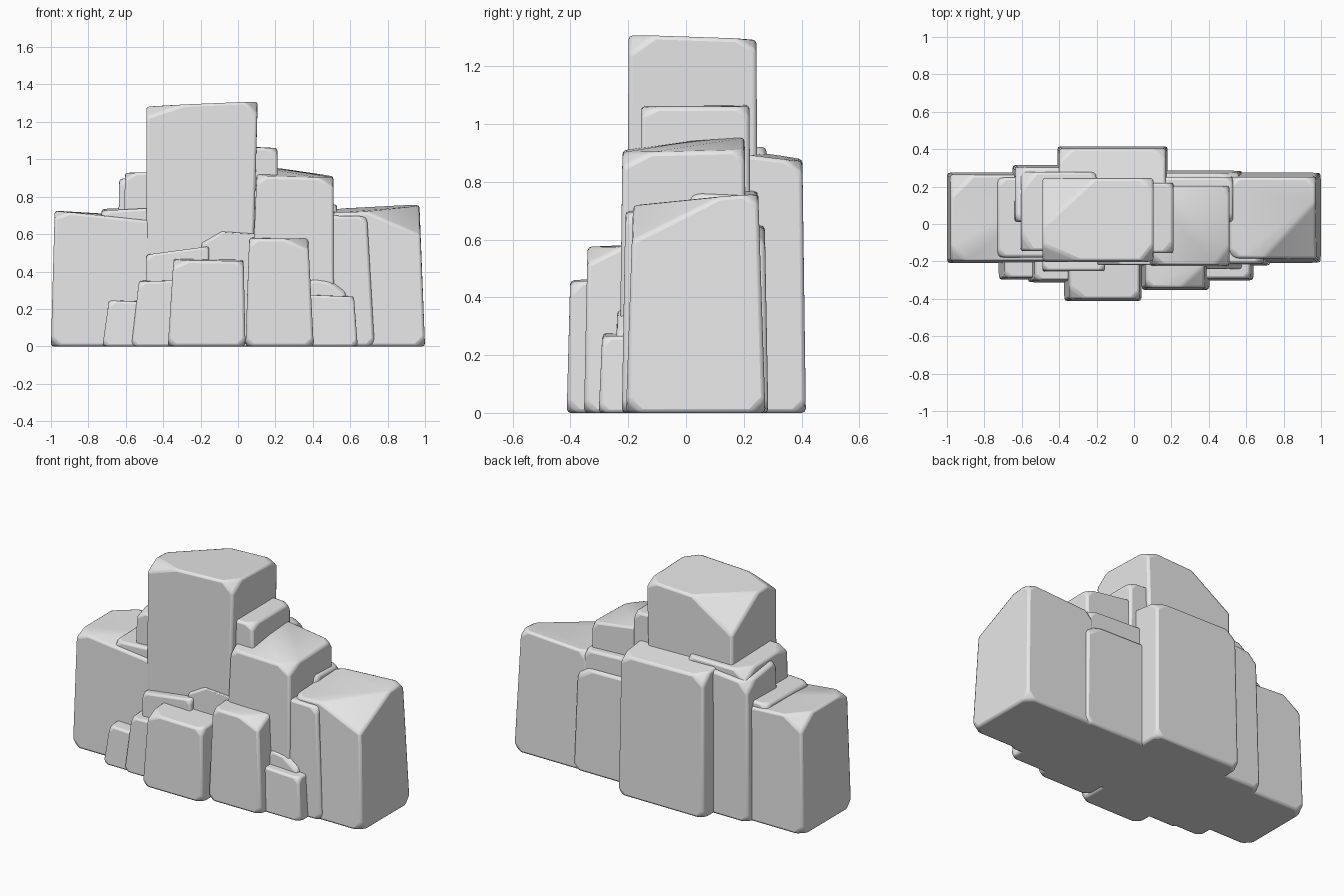
import bpy, bmesh
from mathutils import Vector

stone = bpy.data.materials.new("grey stone")
stone.diffuse_color = (0.8, 0.8, 0.8, 1)


def rock(name, base, top, depth, heights, cuts=None, chip=0.04, bevel=0.014, lean=0.012):
    """Tapered block: base/top are x ranges, depth is the y range,
    heights are (front left, front right, back left, back right).
    Every corner is chipped; cuts gives larger chips per top corner."""
    cuts = cuts or {}
    corners = {}
    for i, key in enumerate(("fl", "fr", "bl", "br")):
        sx, sy = i % 2, i // 2
        inset = lean if sy == 0 else -lean
        corners[key, 0] = Vector((base[sx], depth[sy], 0))
        corners[key, 1] = Vector((top[sx], depth[sy] + inset, heights[i]))
    flip_x = {"fl": "fr", "fr": "fl", "bl": "br", "br": "bl"}
    flip_y = {"fl": "bl", "bl": "fl", "fr": "br", "br": "fr"}
    bm = bmesh.new()
    for (key, level), p in corners.items():
        size = (chip, chip, chip)
        if level and key in cuts:
            size = cuts[key]
        ends = (corners[flip_x[key], level], corners[flip_y[key], level],
                corners[key, 1 - level])
        for end, s in zip(ends, size):
            d = end - p
            bm.verts.new(p + d.normalized() * min(s, d.length * 0.49 if s < 0.2 else d.length * 0.75))
    hull = bmesh.ops.convex_hull(bm, input=bm.verts[:])
    loose = [v for v in bm.verts if not v.link_faces]
    bmesh.ops.delete(bm, geom=loose, context='VERTS')
    bmesh.ops.dissolve_limit(bm, angle_limit=0.06, verts=bm.verts[:], edges=bm.edges[:])
    bmesh.ops.recalc_face_normals(bm, faces=bm.faces[:])
    mesh = bpy.data.meshes.new(name)
    bm.to_mesh(mesh)
    bm.free()
    mesh.materials.append(stone)
    obj = bpy.data.objects.new(name, mesh)
    bpy.context.collection.objects.link(obj)
    # worn edges
    mod = obj.modifiers.new("worn edges", 'BEVEL')
    mod.width = bevel
    mod.segments = 2
    mod.limit_method = 'ANGLE'
    mod.angle_limit = 0.3
    bpy.ops.object.select_all(action='DESELECT')
    obj.select_set(True)
    bpy.context.view_layer.objects.active = obj
    bpy.ops.object.shade_smooth_by_angle(angle=0.6)
    return obj


# tall central stones
rock("central_tower", (-0.49, 0.07), (-0.49, 0.105), (-0.205, 0.25), (1.285, 1.31, 1.27, 1.295),
     {"fl": (0.2, 0.09, 0.06), "fr": (0.07, 0.09, 0.07), "bl": (0.28, 0.26, 0.17),
      "br": (0.07, 0.07, 0.04)}, lean=0.006)
rock("tower_shoulder", (-0.2, 0.22), (-0.2, 0.21), (-0.16, 0.225), (1.07, 1.06, 1.08, 1.06),
     {"fr": (0.05, 0.06, 0.03)}, lean=0.005)
rock("right_column", (0.06, 0.515), (0.10, 0.51), (-0.232, 0.215), (0.91, 0.90, 0.97, 0.91),
     {"fr": (0.08, 0.10, 0.05), "fl": (0.05, 0.05, 0.04), "bl": (0.12, 0.06, 0.03)})
rock("left_column", (-0.61, -0.2), (-0.605, -0.2), (-0.155, 0.29), (0.93, 0.93, 0.92, 0.92),
     {"fl": (0.06, 0.1, 0.04), "bl": (0.08, 0.1, 0.06)})

# outer stones
rock("right_end", (0.50, 1.0), (0.51, 0.97), (-0.208, 0.275), (0.715, 0.725, 0.735, 0.76),
     {"fr": (0.28, 0.3, 0.13), "br": (0.05, 0.05, 0.04)}, chip=0.05, lean=0.025)
rock("left_end", (-1.0, -0.36), (-0.98, -0.37), (-0.21, 0.275), (0.725, 0.66, 0.725, 0.69),
     {"fl": (0.08, 0.08, 0.04), "fr": (0.07, 0.07, 0.06), "bl": (0.12, 0.12, 0.09)}, chip=0.05)
rock("left_step", (-0.74, -0.35), (-0.73, -0.35), (-0.19, 0.26), (0.725, 0.745, 0.735, 0.75))
rock("right_slab", (0.45, 0.73), (0.45, 0.69), (-0.222, 0.1), (0.70, 0.695, 0.70, 0.69))

# back stones
rock("back_slab", (-0.41, 0.18), (-0.40, 0.17), (-0.1, 0.415), (0.95, 0.93, 0.88, 0.87),
     {"bl": (0.07, 0.07, 0.06), "br": (0.07, 0.06, 0.04)})
rock("back_left_slab", (-0.65, -0.3), (-0.635, -0.3), (0.0, 0.315), (0.90, 0.93, 0.86, 0.89),
     {"bl": (0.06, 0.08, 0.06)})
rock("back_right_slab", (0.1, 0.58), (0.1, 0.56), (0.0, 0.285), (0.67, 0.66, 0.65, 0.64),
     {"br": (0.1, 0.06, 0.06)})
rock("back_right_step", (0.1, 0.54), (0.1, 0.53), (0.0, 0.262), (0.78, 0.76, 0.77, 0.75))

# small stones along the front
rock("front_centre", (-0.375, 0.04), (-0.345, 0.03), (-0.413, 0.0), (0.46, 0.455, 0.48, 0.47),
     {"fl": (0.08, 0.07, 0.04)})
rock("front_right", (0.04, 0.405), (0.06, 0.375), (-0.353, 0.0), (0.575, 0.575, 0.59, 0.58),
     {"fr": (0.13, 0.12, 0.06)})
rock("front_right_low", (0.36, 0.64), (0.36, 0.62), (-0.302, 0.0), (0.275, 0.265, 0.285, 0.27),
     chip=0.03)
rock("front_left_low", (-0.725, -0.45), (-0.69, -0.45), (-0.298, 0.0), (0.245, 0.235, 0.25, 0.25),
     chip=0.03)
rock("front_left_mid", (-0.57, -0.25), (-0.53, -0.25), (-0.312, 0.0), (0.345, 0.355, 0.36, 0.36),
     chip=0.03)
rock("front_left_step", (-0.49, -0.15), (-0.49, -0.155), (-0.262, 0.0), (0.49, 0.535, 0.49, 0.535),
     chip=0.03)
rock("centre_peak", (-0.22, 0.12), (-0.19, 0.12), (-0.228, 0.0), (0.62, 0.60, 0.63, 0.60),
     {"fl": (0.12, 0.1, 0.08), "bl": (0.12, 0.1, 0.08)}, chip=0.03)
rock("right_wedge", (0.36, 0.6), (0.38, 0.57), (-0.25, 0.0), (0.36, 0.33, 0.39, 0.37),
     {"fr": (0.13, 0.08, 0.06)}, chip=0.03)
